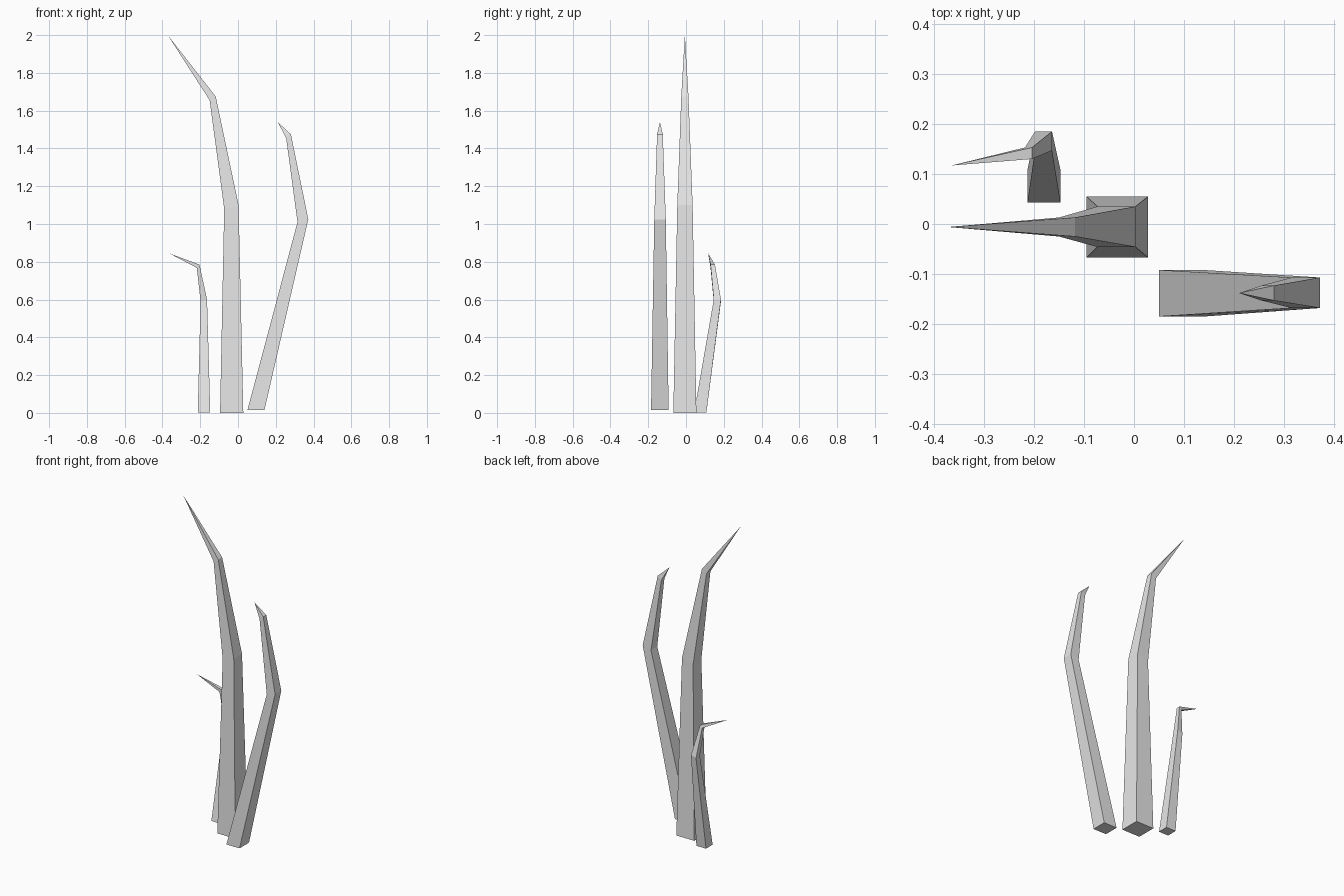
import bpy
import bmesh

cube = bpy.data.objects.get("Cube")
if cube:
    bpy.data.objects.remove(cube, do_unlink=True)

grey = bpy.data.materials.new("light_grey")
grey.use_nodes = True
colour = (0.8, 0.8, 0.8, 1)
grey.diffuse_color = colour
grey.node_tree.nodes["Principled BSDF"].inputs["Base Color"].default_value = colour


def blade(name, rings, tip):
    """Bent four-sided stalk: each ring is left x, left z, right x, right z, front y, back y."""
    bm = bmesh.new()
    loops = []
    for xl, zl, xr, zr, front, back in rings:
        corners = [(xl, front, zl), (xr, front, zr), (xr, back, zr), (xl, back, zl)]
        loops.append([bm.verts.new(c) for c in corners])
    point = bm.verts.new(tip)
    bm.faces.new(loops[0])
    for low, high in zip(loops, loops[1:]):
        for i in range(4):
            j = (i + 1) % 4
            bm.faces.new((low[i], low[j], high[j], high[i]))
    for i in range(4):
        bm.faces.new((loops[-1][i], loops[-1][(i + 1) % 4], point))
    bmesh.ops.recalc_face_normals(bm, faces=bm.faces)
    mesh = bpy.data.meshes.new(name)
    bm.to_mesh(mesh)
    bm.free()
    mesh.materials.append(grey)
    obj = bpy.data.objects.new(name, mesh)
    bpy.context.collection.objects.link(obj)


# Tall central stalk
blade("tall_stalk", [
    (-0.095, 0, 0.028, 0, -0.067, 0.055),
    (-0.073, 1.08, 0.003, 1.10, -0.046, 0.035),
    (-0.15, 1.655, -0.118, 1.675, -0.025, 0.013),
], (-0.372, -0.006, 2.0))

# Leaning stalk on the left
blade("leaning_stalk", [
    (0.05, 0.015, 0.14, 0.015, -0.185, -0.092),
    (0.315, 1.01, 0.372, 1.025, -0.168, -0.107),
    (0.255, 1.455, 0.28, 1.475, -0.153, -0.123),
], (0.21, -0.138, 1.54))

# Short stalk at the back right
blade("short_stalk", [
    (-0.213, 0.003, -0.147, 0.003, 0.043, 0.108),
    (-0.198, 0.59, -0.164, 0.6, 0.147, 0.185),
    (-0.218, 0.768, -0.204, 0.785, 0.13, 0.153),
], (-0.365, 0.117, 0.845))
